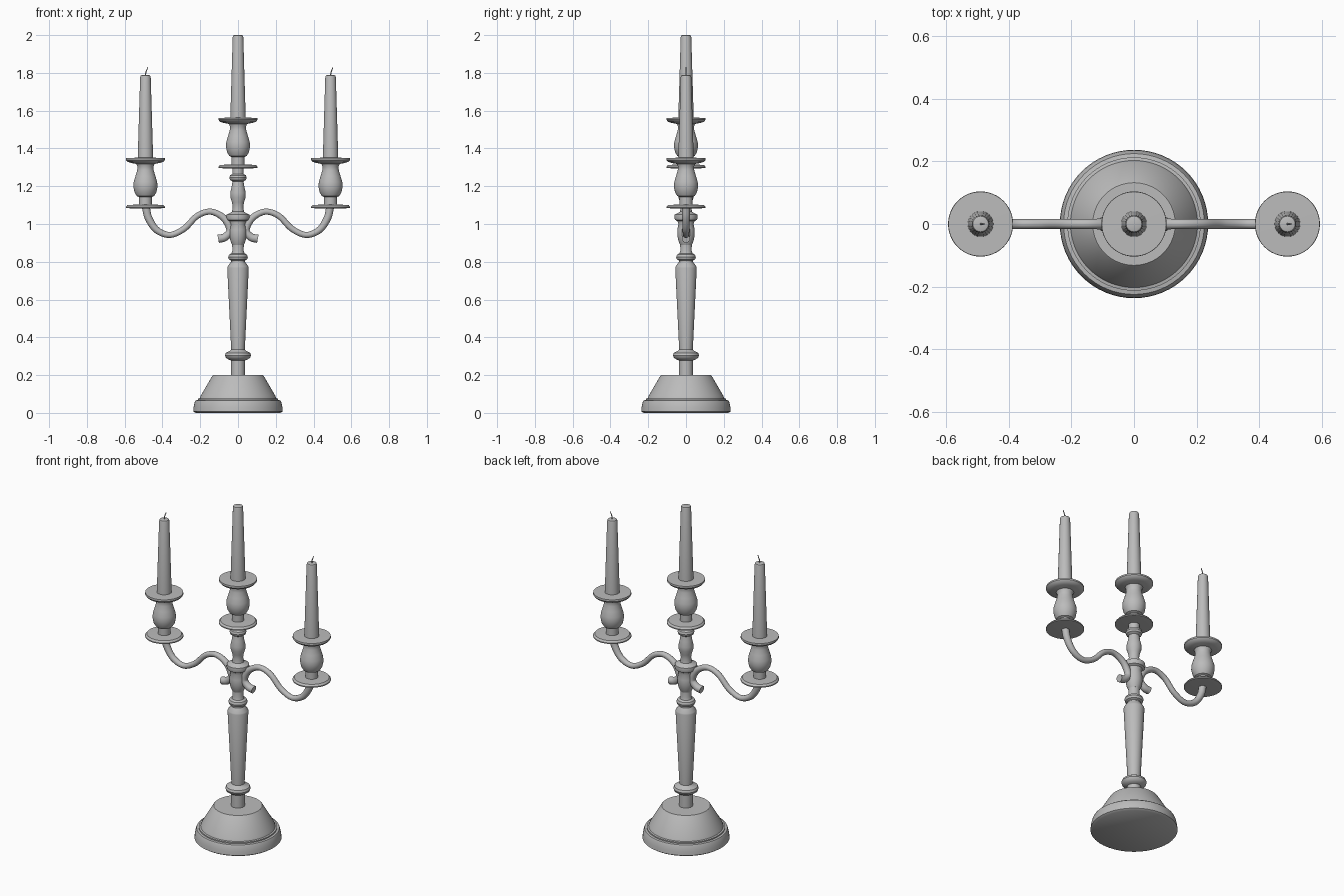
import bpy
import bmesh
import math
from mathutils import Vector

cube = bpy.data.objects.get("Cube")
if cube:
    bpy.data.objects.remove(cube, do_unlink=True)

grey = bpy.data.materials.new("plain grey")
grey.use_nodes = True
grey.diffuse_color = (0.5, 0.5, 0.5, 1)
grey.node_tree.nodes["Principled BSDF"].inputs["Base Color"].default_value = (0.5, 0.5, 0.5, 1)


def finish(name, bm, angle=35):
    """Turn a bmesh into a named, smooth shaded object."""
    bmesh.ops.recalc_face_normals(bm, faces=bm.faces)
    mesh = bpy.data.meshes.new(name)
    bm.to_mesh(mesh)
    bm.free()
    mesh.materials.append(grey)
    obj = bpy.data.objects.new(name, mesh)
    bpy.context.collection.objects.link(obj)
    bpy.ops.object.select_all(action="DESELECT")
    obj.select_set(True)
    bpy.context.view_layer.objects.active = obj
    bpy.ops.object.shade_smooth_by_angle(angle=math.radians(angle))
    return obj


def loft(bm, rings):
    """Skin a list of vertex rings and cap both ends."""
    n = len(rings[0])
    for a, b in zip(rings, rings[1:]):
        for i in range(n):
            j = (i + 1) % n
            bm.faces.new((a[i], a[j], b[j], b[i]))
    bm.faces.new(rings[0][::-1])
    bm.faces.new(rings[-1])


def turned(name, profile, x=0, z=0, sides=48):
    """Lathe a (radius, height) profile around a vertical axis."""
    bm = bmesh.new()
    turns = [math.tau * i / sides for i in range(sides)]
    loft(bm, [[bm.verts.new((x + r * math.cos(t), r * math.sin(t), z + h)) for t in turns]
              for r, h in profile])
    return finish(name, bm)


def smooth_path(points, steps=6):
    """Catmull-Rom spline through the points."""
    p = [Vector(q) for q in points]
    p = [2 * p[0] - p[1]] + p + [2 * p[-1] - p[-2]]
    out = []
    for a, b, c, d in zip(p, p[1:], p[2:], p[3:]):
        for s in range(steps):
            t = s / steps
            out.append(0.5 * (2 * b + (c - a) * t + (2 * a - 5 * b + 4 * c - d) * t ** 2
                              + (3 * b - a - 3 * c + d) * t ** 3))
    return out + [p[-2]]


def tube(name, points, side=1, x=0, sides=16):
    """Sweep a circle along (x, z, radius) points in the xz plane."""
    path = smooth_path(points)
    bm = bmesh.new()
    rings = []
    for i, p in enumerate(path):
        ahead = path[min(i + 1, len(path) - 1)] - path[max(i - 1, 0)]
        d = Vector((ahead.x, ahead.y)).normalized()
        ring = []
        for k in range(sides):
            t = math.tau * k / sides
            u, v = p.z * math.cos(t), p.z * math.sin(t)
            ring.append(bm.verts.new((x + side * (p.x - d.y * u), v, p.y + d.x * u)))
        rings.append(ring)
    loft(bm, rings)
    return finish(name, bm, 50)


# Stepped foot
turned("base", [(0.225, 0), (0.237, 0.008), (0.235, 0.03), (0.229, 0.058), (0.225, 0.066),
                (0.213, 0.068), (0.213, 0.075), (0.203, 0.077), (0.198, 0.09), (0.136, 0.196),
                (0.132, 0.2)], sides=64)

# Lower stem with a ring and a tapering shaft
turned("stem", [(0.037, 0.19), (0.037, 0.278), (0.05, 0.282), (0.064, 0.292), (0.069, 0.305),
                (0.064, 0.318), (0.05, 0.325), (0.04, 0.33), (0.036, 0.335), (0.057, 0.768),
                (0.055, 0.775), (0.037, 0.8), (0.037, 0.806), (0.048, 0.812), (0.052, 0.825),
                (0.047, 0.838), (0.034, 0.845), (0.03, 0.86), (0.031, 0.9)])

# Hub and upper column
turned("column", [(0.031, 0.89), (0.04, 0.91), (0.046, 0.94), (0.046, 0.97), (0.04, 1.0),
                  (0.045, 1.015), (0.058, 1.022), (0.062, 1.035), (0.06, 1.05), (0.045, 1.057),
                  (0.032, 1.065), (0.028, 1.09), (0.032, 1.115), (0.04, 1.14), (0.041, 1.165),
                  (0.034, 1.195), (0.029, 1.225), (0.042, 1.233), (0.046, 1.245),
                  (0.042, 1.258), (0.03, 1.265), (0.03, 1.3)])

# Scrolling side arms, each ending in a short curl under the hub
arm = [(0.105, 0.922, 0.022), (0.07, 0.93, 0.021), (0.042, 0.965, 0.02), (0.065, 1.02, 0.019),
       (0.11, 1.055, 0.017), (0.16, 1.065, 0.016), (0.22, 1.04, 0.016), (0.285, 0.975, 0.016),
       (0.36, 0.942, 0.016), (0.43, 0.968, 0.018), (0.473, 1.03, 0.02), (0.488, 1.09, 0.021)]
for side, label in ((1, "left"), (-1, "right")):
    tube(label + "_arm", arm, side)

# Drip dish, cup and candle profiles, heights from the dish underside
dish = [(0.08, 0), (0.104, 0.002), (0.104, 0.008), (0.095, 0.018), (0.03, 0.02)]
cup = [(0.034, 0.015), (0.034, 0.06), (0.046, 0.065), (0.058, 0.085), (0.064, 0.115),
       (0.062, 0.14), (0.053, 0.17), (0.044, 0.2), (0.042, 0.22), (0.048, 0.235),
       (0.075, 0.24), (0.095, 0.246), (0.104, 0.257), (0.103, 0.267), (0.04, 0.268)]
candle = [(0.041, 0.26), (0.028, 0.694), (0.025, 0.703), (0.02, 0.705)]
wick = [(0, 0.0, 0.003), (0.003, 0.02, 0.003), (0.013, 0.045, 0.002)]

for label, x, z in (("left", 0.49, 1.083), ("middle", 0, 1.295), ("right", -0.49, 1.083)):
    turned(label + "_drip_dish", dish, x, z)
    turned(label + "_cup", cup, x, z)
    turned(label + "_candle", candle, x, z, 24)
    if x:
        tube(label + "_wick", [(a, b + z + 0.702, r) for a, b, r in wick], 1, x, 8)
